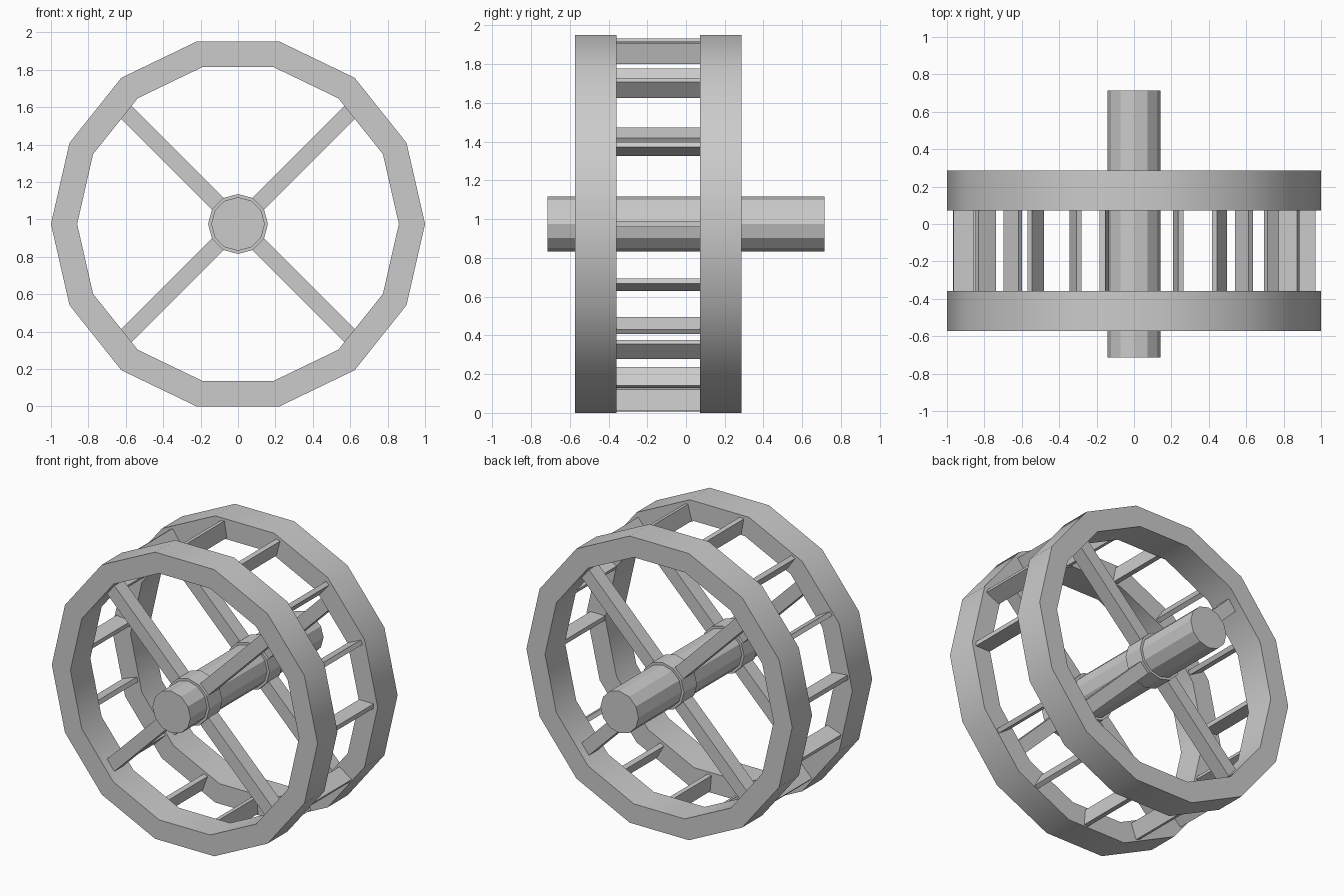
import bpy, bmesh
from math import cos, sin, pi, radians
from mathutils import Matrix

if "Cube" in bpy.data.objects:
    bpy.data.objects.remove(bpy.data.objects["Cube"])

CZ = 0.975                      # wheel centre height
RIMS = (-0.466, 0.18)           # y of the two rim centres


def finish(name, bm):
    bmesh.ops.recalc_face_normals(bm, faces=bm.faces)
    me = bpy.data.meshes.new(name)
    bm.to_mesh(me)
    bm.free()
    ob = bpy.data.objects.new(name, me)
    bpy.context.collection.objects.link(ob)
    return ob


def cylinder(name, sides, r, y0, y1):
    bm = bmesh.new()
    rings = [[bm.verts.new((r * cos(2 * pi * i / sides), y, CZ + r * sin(2 * pi * i / sides)))
              for i in range(sides)] for y in (y0, y1)]
    for i in range(sides):
        j = (i + 1) % sides
        bm.faces.new((rings[0][i], rings[0][j], rings[1][j], rings[1][i]))
    bm.faces.new(rings[0])
    bm.faces.new(rings[1])
    return finish(name, bm)


def ring(name, sides, r_in, r_out, y0, y1):
    bm = bmesh.new()
    section = ((r_in, y0), (r_out, y0), (r_out, y1), (r_in, y1))
    loops = []
    for i in range(sides):
        a = 2 * pi * i / sides
        loops.append([bm.verts.new((r * cos(a), y, CZ + r * sin(a))) for r, y in section])
    for i in range(sides):
        p, q = loops[i], loops[(i + 1) % sides]
        for k in range(4):
            m = (k + 1) % 4
            bm.faces.new((p[k], q[k], q[m], p[m]))
    return finish(name, bm)


def radial_bar(name, degrees, r0, r1, thick, y0, y1):
    # box lying along a radius of the wheel
    bm = bmesh.new()
    m = (Matrix.Translation((0, 0, CZ)) @ Matrix.Rotation(-radians(degrees), 4, 'Y')
         @ Matrix.Translation(((r0 + r1) / 2, (y0 + y1) / 2, 0))
         @ Matrix.Diagonal((r1 - r0, y1 - y0, thick, 1)))
    bmesh.ops.create_cube(bm, size=1, matrix=m)
    return finish(name, bm)


# axle
cylinder("axle", 12, 0.143, -0.715, 0.715)

# two wheels: rim, hub collar and four spokes each
for side, y in zip(("front", "back"), RIMS):
    rim = ring(side + "_rim", 14, 0.86, 1.0, y - 0.107, y + 0.107)
    bpy.ops.object.select_all(action='DESELECT')
    rim.select_set(True)
    bpy.context.view_layer.objects.active = rim
    bpy.ops.object.shade_smooth_by_angle(angle=radians(28))
    cylinder(side + "_hub", 12, 0.16, y - 0.07, y + 0.07)
    for k in range(4):
        radial_bar(f"{side}_spoke_{k + 1}", 45 + 90 * k, 0.13, 0.857, 0.088, y - 0.05, y + 0.05)

# paddles between the rims, stepped every 25 degrees
for k in range(14):
    radial_bar(f"paddle_{k + 1}", 25 * k, 0.86, 0.97, 0.03, RIMS[0] + 0.1, RIMS[1] - 0.1)
